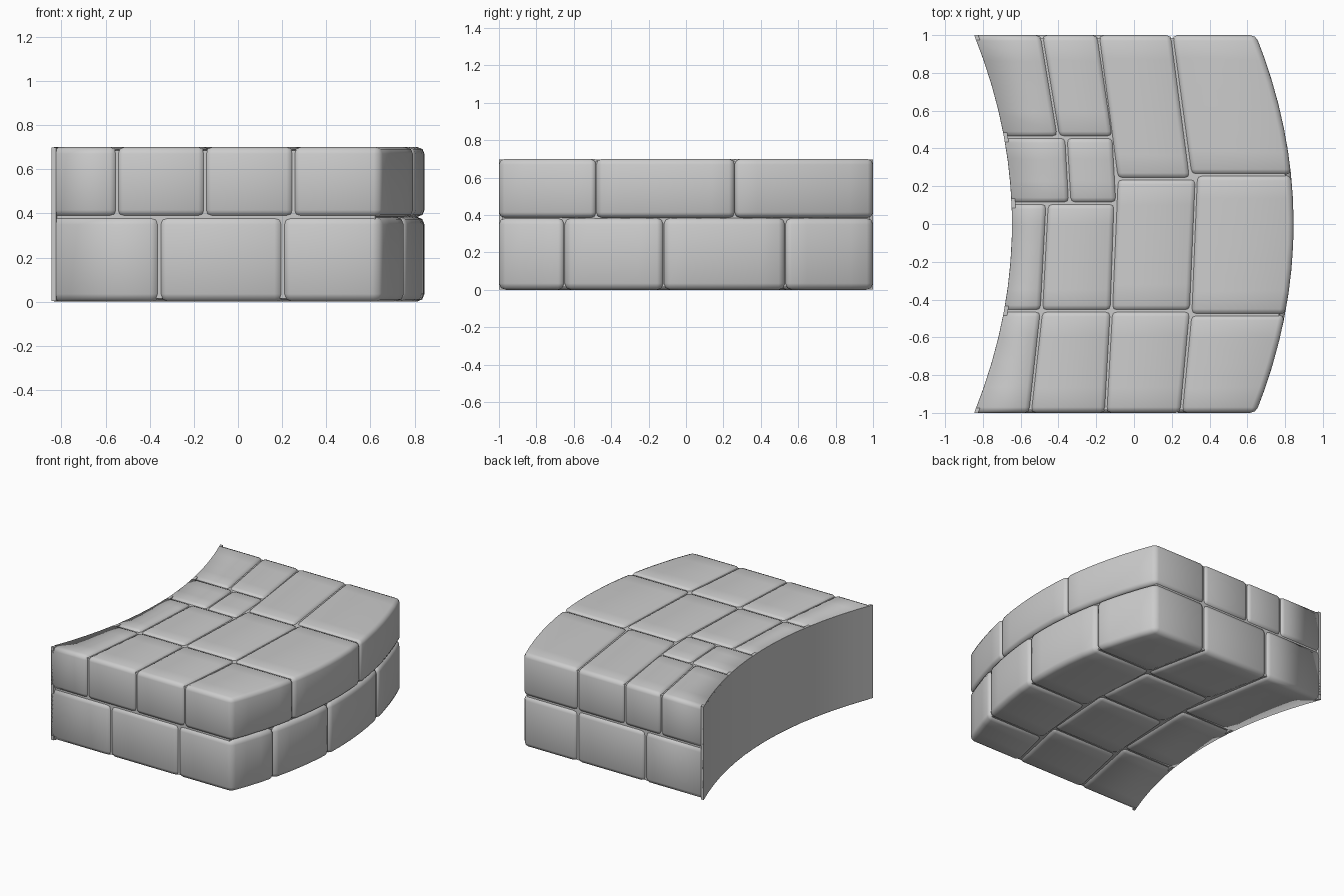
import bpy, bmesh, math

if "Cube" in bpy.data.objects:
    bpy.data.objects.remove(bpy.data.objects["Cube"])

BULGE = 0.2
JOINT = 0.385
HEIGHT = 0.7


def inner(y):
    return -0.845 + BULGE * (1 - y * y)


def outer(y):
    return 0.645 + BULGE * (1 - y * y)


def block(name, y0, y1, z0, z1, left=None, right=None, bevel=0.0, inset=0.0):
    """Block swept along y. left/right: x at (y0, y1), or None to follow the wall curve."""
    bm = bmesh.new()
    n = max(3, math.ceil((y1 - y0) / 0.14))
    rings = []
    for i in range(n + 1):
        t = i / n
        y = y0 + (y1 - y0) * t
        xl = inner(y) - (0.001 if inset else 0) if left is None else left[0] + (left[1] - left[0]) * t
        xr = outer(y) - inset if right is None else right[0] + (right[1] - right[0]) * t
        rings.append([bm.verts.new(p) for p in
                      ((xl, y, z0), (xr, y, z0), (xr, y, z1), (xl, y, z1))])
    for a, b in zip(rings, rings[1:]):
        for k in range(4):
            bm.faces.new((a[k], a[(k + 1) % 4], b[(k + 1) % 4], b[k]))
    bm.faces.new(rings[0])
    bm.faces.new(rings[-1][::-1])
    bmesh.ops.recalc_face_normals(bm, faces=bm.faces)
    if bevel:
        # The inner wall face stays flush, so its border is left square
        flush = {v for r in rings for v in (r[0], r[3])} if left is None else set()
        edges = [e for e in bm.edges if e.calc_face_angle() > 0.6
                 and not (e.verts[0] in flush and e.verts[1] in flush)]
        bmesh.ops.bevel(bm, geom=edges, offset=bevel, segments=2, profile=0.5,
                        affect='EDGES', clamp_overlap=True)
    me = bpy.data.meshes.new(name)
    bm.to_mesh(me)
    bm.free()
    ob = bpy.data.objects.new(name, me)
    bpy.context.collection.objects.link(ob)
    me.shade_smooth()
    return ob


# Mortar core, flush with the smooth inner wall
core = block("mortar_core", -0.985, 0.985, 0.015, HEIGHT - 0.015, inset=0.03)
panel = block("inner_wall_panel", -1, 1, 0.002, HEIGHT - 0.002,
              right=None, inset=1.47)
for ob in (core, panel):
    bpy.context.view_layer.objects.active = ob
    ob.select_set(True)
bpy.ops.object.shade_smooth_by_angle(angle=math.radians(40))

# Upper course: y0, y1, left seam, right seam
upper = [
    # front row
    (-1, -0.46, None, (-0.55, -0.49)),
    (-1, -0.46, (-0.55, -0.49), (-0.15, -0.12)),
    (-1, -0.46, (-0.15, -0.12), (0.25, 0.30)),
    (-1, -0.48, (0.25, 0.30), None),
    # middle row
    (-0.46, 0.11, None, (-0.49, -0.46)),
    (-0.46, 0.11, (-0.49, -0.46), (-0.12, -0.10)),
    (-0.46, 0.24, (-0.12, -0.09), (0.30, 0.33)),
    (-0.48, 0.26, (0.30, 0.33), None),
    # small filler stones
    (0.11, 0.46, None, (-0.34, -0.36)),
    (0.11, 0.46, (-0.34, -0.36), (-0.09, -0.11)),
    # back row
    (0.46, 1, None, (-0.40, -0.49)),
    (0.46, 1, (-0.40, -0.49), (-0.11, -0.19)),
    (0.24, 1, (-0.09, -0.19), (0.30, 0.20)),
    (0.26, 1, (0.30, 0.20), None),
]
for i, (y0, y1, l, r) in enumerate(upper):
    block(f"upper_stone_{i + 1}", y0, y1, JOINT, HEIGHT, l, r, bevel=0.03)


# Lower course: three columns with staggered cross joints
def seam(a, y):
    return a + BULGE * (1 - y * y) * 0.7


columns = [
    ("lower_inner_stone", None, -0.36, [-1, -0.40, 0.25, 1]),
    ("lower_middle_stone", -0.36, 0.20, [-1, -0.50, 0.05, 0.50, 1]),
    ("lower_outer_stone", 0.20, None, [-1, -0.65, -0.12, 0.53, 1]),
]
for name, l, r, ys in columns:
    for i, (y0, y1) in enumerate(zip(ys, ys[1:])):
        left = None if l is None else (seam(l, y0), seam(l, y1))
        right = None if r is None else (seam(r, y0), seam(r, y1))
        block(f"{name}_{i + 1}", y0, y1, 0, JOINT, left, right, bevel=0.035)
